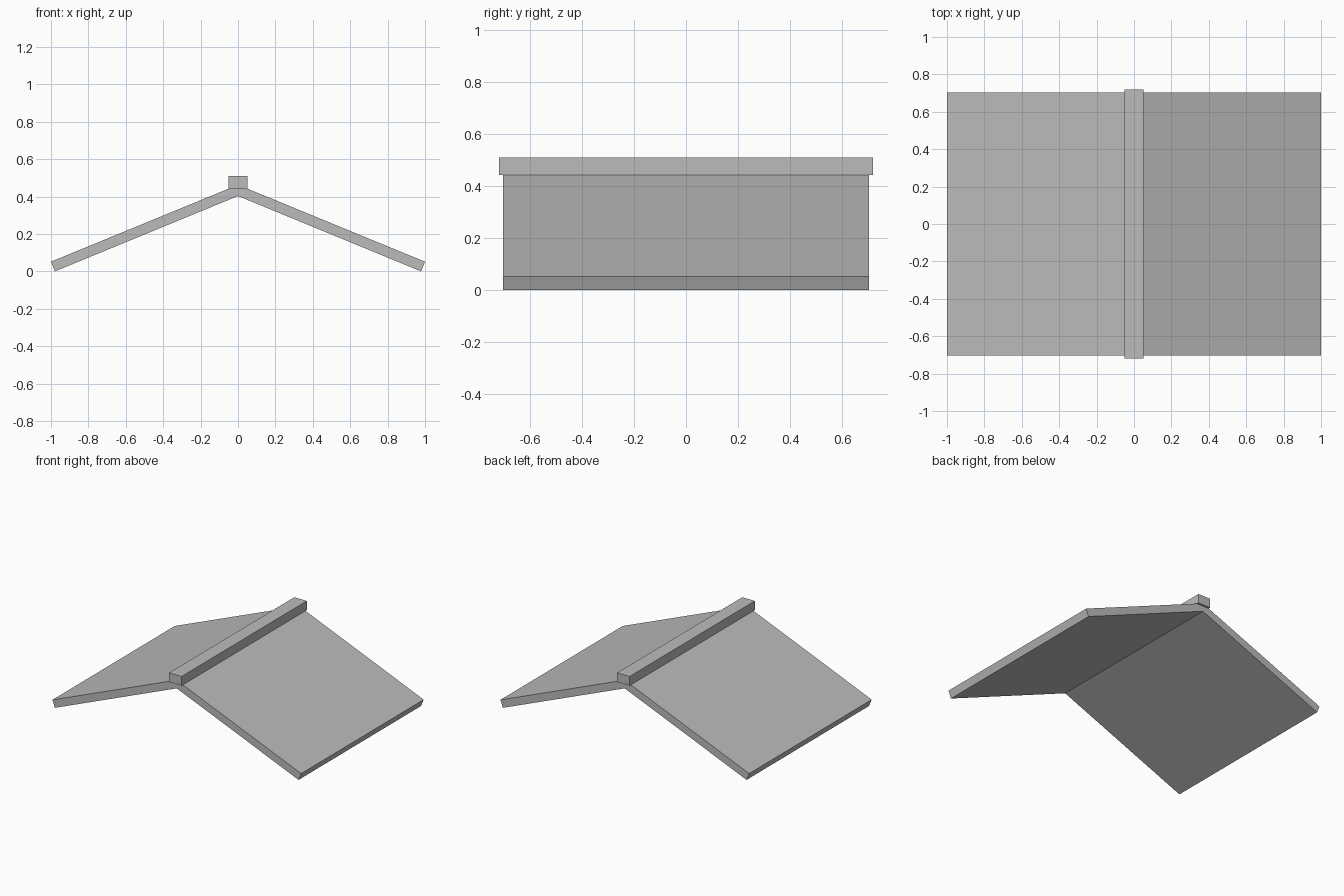
import bpy

if "Cube" in bpy.data.objects:
    bpy.data.objects.remove(bpy.data.objects["Cube"])

grey = bpy.data.materials.new("plain grey")
grey.diffuse_color = (0.5, 0.5, 0.5, 1)
grey.use_nodes = True
grey.node_tree.nodes["Principled BSDF"].inputs["Base Color"].default_value = grey.diffuse_color


def extrude_profile(name, profile, half_depth):
    """Extrude an x-z profile symmetrically along y."""
    n = len(profile)
    verts = [(x, y, z) for y in (-half_depth, half_depth) for x, z in profile]
    faces = [tuple(range(n)), tuple(range(2 * n - 1, n - 1, -1))]
    faces += [(i, i + n, (i + 1) % n + n, (i + 1) % n) for i in range(n)]
    mesh = bpy.data.meshes.new(name)
    mesh.from_pydata(verts, [], faces)
    mesh.materials.append(grey)
    obj = bpy.data.objects.new(name, mesh)
    bpy.context.collection.objects.link(obj)
    return obj


# Two sloping roof slabs, mitred where they meet under the ridge
slab = [(0, 0.403), (0.979, 0), (1.0, 0.052), (0, 0.463)]
extrude_profile("right_roof_slab", slab, 0.703)
extrude_profile("left_roof_slab", [(-x, z) for x, z in reversed(slab)], 0.703)

# Ridge beam, slightly longer than the slabs
ridge = [(-0.05, 0.442), (0.05, 0.442), (0.05, 0.509), (-0.05, 0.509)]
extrude_profile("ridge_beam", ridge, 0.718)
